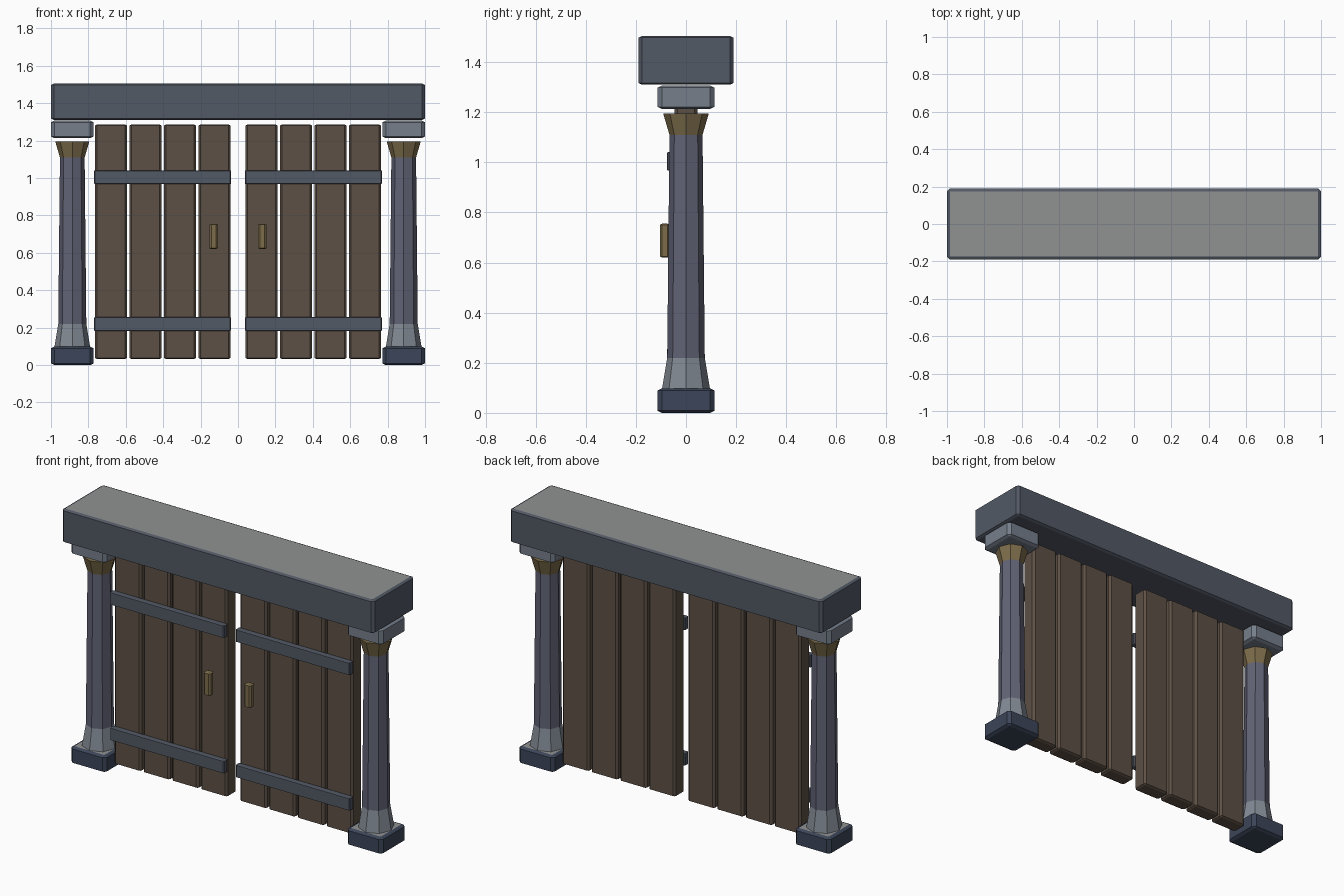
import bpy, bmesh
from math import cos, sin, pi

if "Cube" in bpy.data.objects:
    bpy.data.objects.remove(bpy.data.objects["Cube"])


def mat(name, r, g, b):
    m = bpy.data.materials.new(name)
    m.diffuse_color = (r, g, b, 1)
    m.use_nodes = True
    m.node_tree.nodes["Principled BSDF"].inputs["Base Color"].default_value = m.diffuse_color
    return m


SLATE = mat("slate", 0.085, 0.10, 0.13)
PALE = mat("pale_stone", 0.18, 0.21, 0.26)
NAVY = mat("dark_stone", 0.045, 0.06, 0.10)
SHAFT = mat("shaft_stone", 0.12, 0.125, 0.18)
FOOT = mat("foot_stone", 0.22, 0.25, 0.29)
GOLD = mat("brass", 0.20, 0.15, 0.07)
WOOD = mat("wood", 0.11, 0.08, 0.06)
TOP = mat("top_grey", 0.28, 0.29, 0.29)


def finish(bm, name, mats):
    me = bpy.data.meshes.new(name)
    bm.to_mesh(me)
    bm.free()
    for m in mats:
        me.materials.append(m)
    ob = bpy.data.objects.new(name, me)
    bpy.context.collection.objects.link(ob)
    return ob


def block(name, x, y, z, m, bevel, top=None):
    """Chamfered box from (min, max) ranges; chamfer is half as tall as wide."""
    bm = bmesh.new()
    bmesh.ops.create_cube(bm, size=1)
    size = [b - a for a, b in (x, y, z)]
    mid = [(a + b) / 2 for a, b in (x, y, z)]
    bmesh.ops.scale(bm, verts=bm.verts, vec=(size[0], size[1], size[2] * 2))
    bmesh.ops.bevel(bm, geom=bm.edges[:], offset=bevel, segments=1, affect='EDGES')
    bmesh.ops.scale(bm, verts=bm.verts, vec=(1, 1, 0.5))
    bmesh.ops.translate(bm, verts=bm.verts, vec=mid)
    bm.normal_update()
    if top:
        for f in bm.faces:
            f.material_index = 1 if f.normal.z > 0.9 else 0
    return finish(bm, name, [m, top] if top else [m])


def column(name, cx):
    """Eight-sided column: flared foot, tapered shaft, flared brass collar."""
    bm = bmesh.new()
    profile = [(0.096, 0.095), (0.075, 0.22), (0.066, 1.11), (0.091, 1.195)]
    rings = [[bm.verts.new((cx + r * cos(i * pi / 4), r * sin(i * pi / 4), z))
              for i in range(8)] for r, z in profile]
    for k in range(3):
        a, b = rings[k], rings[k + 1]
        for i in range(8):
            j = (i + 1) % 8
            bm.faces.new((a[i], a[j], b[j], b[i])).material_index = k
    bm.faces.new(rings[0][::-1])
    bm.faces.new(rings[-1]).material_index = 2
    return finish(bm, name, [FOOT, SHAFT, GOLD])


# Lintel
block("lintel", (-1, 1), (-0.19, 0.19), (1.31, 1.505), SLATE, 0.015, TOP)

for side, s in (("left", -1), ("right", 1)):
    def span(a, b):
        return tuple(sorted((s * a, s * b)))

    # Column with base and capital
    block(side + "_base", span(0.772, 1), (-0.114, 0.114), (0, 0.098), NAVY, 0.018, TOP)
    column(side + "_column", s * 0.886)
    block(side + "_capital", span(0.772, 1), (-0.114, 0.114), (1.213, 1.307), PALE, 0.018)

    # Door planks
    for i in range(4):
        c = 0.126 + i * 0.1843
        block(f"{side}_plank_{i + 1}", span(c - 0.086, c + 0.086),
              (-0.045, 0.045), (0.032, 1.286), WOOD, 0.012)

    # Straps and handle on the front only
    for n, z in (("lower", 0.219), ("upper", 1.004)):
        block(f"{side}_{n}_strap", span(0.037, 0.769), (-0.076, -0.042),
              (z - 0.037, z + 0.037), SLATE, 0.005)
    block(side + "_handle", span(0.108, 0.152), (-0.104, -0.064), (0.62, 0.755), GOLD, 0.009)
